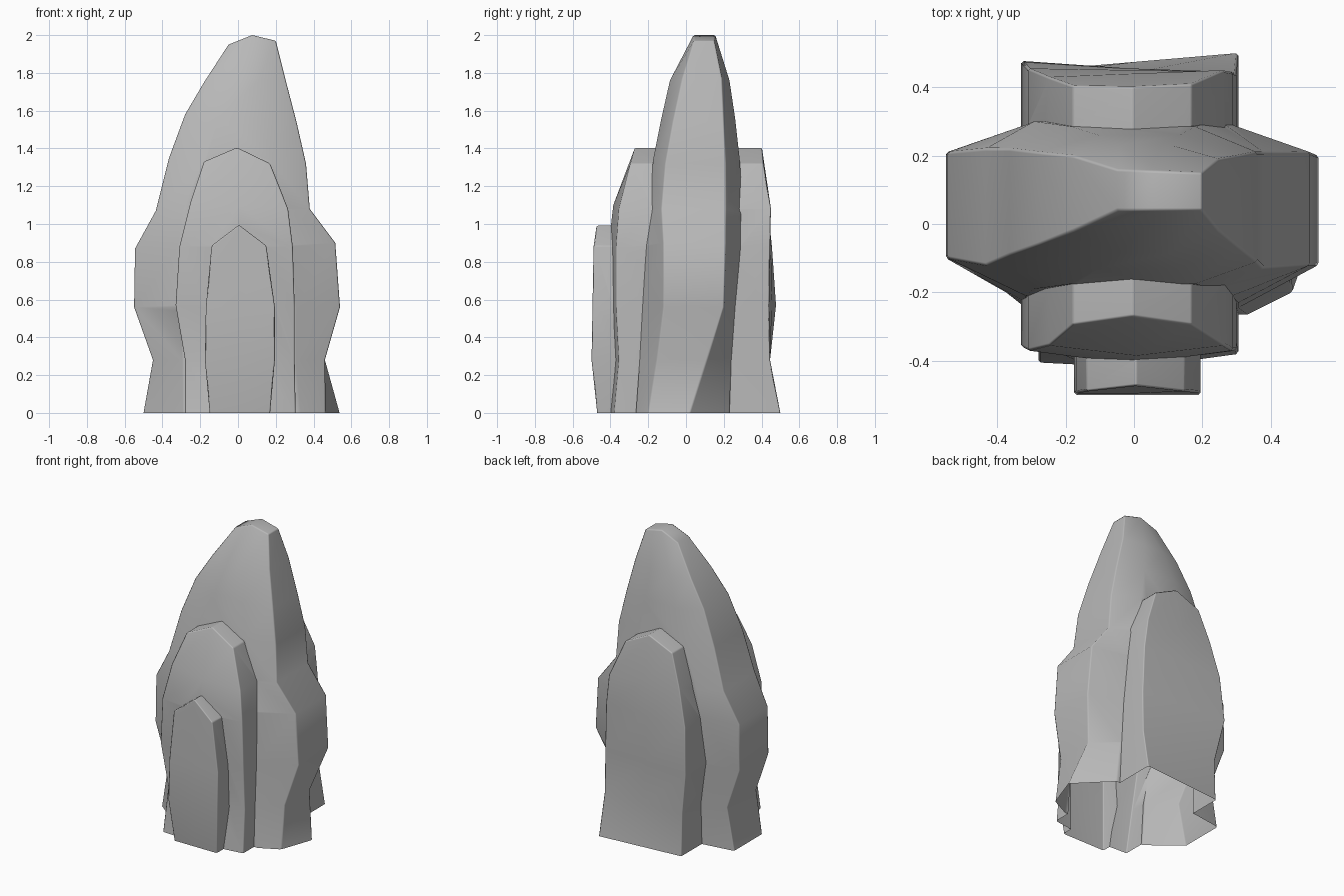
import bpy, bmesh, math

if "Cube" in bpy.data.objects:
    bpy.data.objects.remove(bpy.data.objects["Cube"])


def slab(name, rows):
    """Loft a faceted slab. Each row, bottom to top:
    left (x, z, front y, back y), right (same, optional front x), middle (front y, back y, lift, spread)."""
    bm = bmesh.new()
    rows = [((l[0], -0.1, *l[2:]), (r[0], -0.1, *r[2:]), m) for l, r, m in rows[:1]] + rows
    rings = []
    for l, r, m in rows:
        cx, half = (l[0] + r[0]) / 2, (r[0] - l[0]) / 2
        cz = (l[1] + r[1]) / 2 + m[2]
        xs = [(l[0], l[1], l[2], l[3]), (cx - m[3] * half, cz, m[0], m[1]),
              (cx + m[3] * half, cz, m[0], m[1]), (r[0], r[1], r[2], r[3])]
        ring = [[x, f, z] for x, z, f, b in xs] + [[x, b, z] for x, z, f, b in reversed(xs)]
        if len(r) > 4:
            ring[3][0] = r[4]
        rings.append([bm.verts.new(p) for p in ring])
    for a, b in zip(rings, rings[1:]):
        for i in range(8):
            j = (i + 1) % 8
            bm.faces.new((a[i], a[j], b[j], b[i]))
    for ring in (rings[0], rings[-1]):
        for i in range(3):
            bm.faces.new((ring[i], ring[i + 1], ring[6 - i], ring[7 - i]))
    bmesh.ops.remove_doubles(bm, verts=bm.verts, dist=0.0005)
    bmesh.ops.recalc_face_normals(bm, faces=bm.faces)
    me = bpy.data.meshes.new(name)
    bm.to_mesh(me)
    bm.free()
    me.materials.append(grey)
    ob = bpy.data.objects.new(name, me)
    bpy.context.collection.objects.link(ob)
    # slightly worn edges
    bev = ob.modifiers.new("worn_edges", 'BEVEL')
    bev.width = 0.007
    bev.segments = 1
    bev.limit_method = 'ANGLE'
    bev.angle_limit = math.radians(40)
    return ob


# dark stone grey
grey = bpy.data.materials.new("stone_grey")
grey.diffuse_color = (.48, .48, .48, 1)
grey.use_nodes = True
grey.node_tree.nodes["Principled BSDF"].inputs["Base Color"].default_value = grey.diffuse_color

# tall central rock
main = slab("rock", [
    ((-.50, 0, -.10, .20), (.54, 0, -.20, .02, .462), (-.265, .23, 0, .60)),
    ((-.45, .28, -.11, .20), (.46, .28, -.155, .11), (-.245, .24, 0, .66)),
    ((-.55, .56, -.10, .21), (.54, .56, -.12, .20), (-.23, .26, 0, .57)),
    ((-.545, .87, -.10, .21), (.515, .90, -.12, .21), (-.21, .29, 0, .57)),
    ((-.435, 1.07, -.12, .22), (.38, 1.08, -.13, .21), (-.19, .30, 0, .65)),
    ((-.365, 1.35, -.09, .22), (.36, 1.32, -.11, .21), (-.175, .285, 0, .5)),
    ((-.28, 1.58, -.06, .21), (.31, 1.54, -.07, .20), (-.13, .26, 0, .4)),
    ((-.18, 1.75, -.02, .20), (.25, 1.77, -.02, .19), (-.085, .23, 0, .35)),
    ((-.05, 1.95, .04, .16), (.20, 1.97, .04, .15), (.04, .155, .04, 0)),
])
# x, z outline shared by the front and back slabs
outline = [(-.28, 0, .305, 0), (-.28, .28, .30, .28), (-.33, .57, .30, .56), (-.31, .88, .29, .88),
           (-.25, 1.12, .265, 1.08), (-.18, 1.33, .17, 1.32)]
# front slab: depth at left, middle and right
front_y = [(-.405, -.42, -.38), (-.35, -.40, -.355), (-.36, -.41, -.37), (-.37, -.41, -.37),
           (-.355, -.385, -.355), (-.295, -.27, -.295)]
front = slab("front_slab", [
    ((a, b, l, 0), (c, d, r, 0), (m, 0, .08 if b > 1.3 else 0, 0))
    for (a, b, c, d), (l, m, r) in zip(outline, front_y)])
# back slab: depth at left, middle and right
back_y = [(.45, .475, .50), (.44, .445, .445), (.477, .455, .44), (.455, .45, .445),
          (.43, .44, .45), (.405, .402, .41)]
back = slab("back_slab", [
    ((a, b, .05, l), (c, d, .05, r), (.05, m, .08 if b > 1.3 else 0, 0))
    for (a, b, c, d), (l, m, r) in zip(outline, back_y)])
# small front step
step = slab("front_step", [
    ((a, z, y, -.15), (c, z, y, -.15), (y + lift * .15, -.15, lift, 0)) for a, c, z, y, lift in
    [(-.15, .17, 0, -.47, 0), (-.175, .195, .28, -.50, 0), (-.17, .195, .56, -.495, 0),
     (-.14, .15, .885, -.49, .11)]])

# fuse the slabs into one shell
for ob in (front, back, step):
    ob.hide_render = True
    mod = main.modifiers.new("join", 'BOOLEAN')
    mod.operation = 'UNION'
    mod.solver = 'EXACT'
    mod.object = ob
dg = bpy.context.evaluated_depsgraph_get()
bm = bmesh.new()
bm.from_object(main, dg)
# cut the hollow, open base at ground level
bmesh.ops.bisect_plane(bm, geom=bm.verts[:] + bm.edges[:] + bm.faces[:],
                       plane_co=(0, 0, 0), plane_no=(0, 0, 1), clear_inner=True)
main.modifiers.clear()
bm.to_mesh(main.data)
bm.free()
for ob in (front, back, step):
    bpy.data.objects.remove(ob)
# smooth shading that keeps the broad facets flat
bpy.context.view_layer.objects.active = main
main.select_set(True)
bpy.ops.object.shade_smooth_by_angle(angle=math.radians(60))
wn = main.modifiers.new("facet_normals", 'WEIGHTED_NORMAL')
wn.keep_sharp = True
